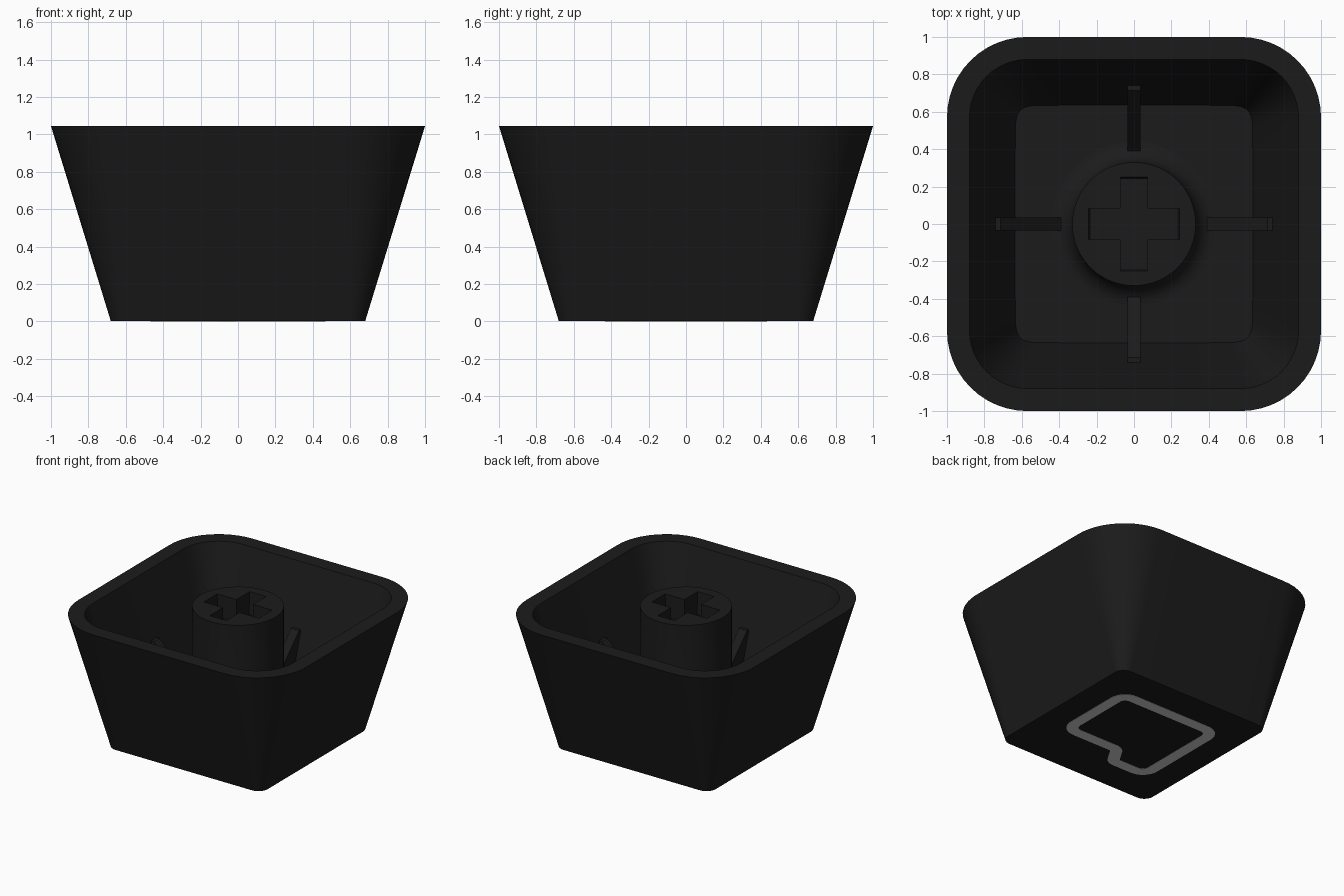
import bpy, bmesh, math
from mathutils import Vector

if "Cube" in bpy.data.objects:
    bpy.data.objects.remove(bpy.data.objects["Cube"])

RIM, FLOOR, BASE = 1.045, 0.24, 0.0015   # rim height, cavity floor, underside


def material(name, value):
    mat = bpy.data.materials.new(name)
    mat.diffuse_color = (value, value, value, 1)
    mat.use_nodes = True
    mat.node_tree.nodes["Principled BSDF"].inputs["Base Color"].default_value = mat.diffuse_color
    return mat


black = material("black plastic", 0.0112)
grey = material("light grey print", 0.62)


def make(name, bm, mat, smooth=True):
    bmesh.ops.recalc_face_normals(bm, faces=bm.faces)
    mesh = bpy.data.meshes.new(name)
    bm.to_mesh(mesh)
    bm.free()
    mesh.materials.append(mat)
    obj = bpy.data.objects.new(name, mesh)
    bpy.context.collection.objects.link(obj)
    if smooth:
        smooth_object(obj)
    return obj


def smooth_object(obj):
    bpy.ops.object.select_all(action='DESELECT')
    obj.select_set(True)
    bpy.context.view_layer.objects.active = obj
    bpy.ops.object.shade_smooth_by_angle(angle=math.radians(30))


def rounded_square(half, radius, z, power=2, seg=12):
    """Square with corners that are arcs (power 2) or squarer superellipses."""
    pts = []
    for k, (sx, sy) in enumerate([(1, 1), (-1, 1), (-1, -1), (1, -1)]):
        for i in range(seg + 1):
            a = math.pi / 2 * (i / seg if k % 2 == 0 else 1 - i / seg)
            u = max(math.cos(a), 0) ** (2 / power)
            v = max(math.sin(a), 0) ** (2 / power)
            pts.append((sx * (half - radius + radius * u), sy * (half - radius + radius * v), z))
    return pts


def bridge(bm, a, b):
    n = len(a)
    for i in range(n):
        j = (i + 1) % n
        bm.faces.new((a[i], a[j], b[j], b[i]))


def loft(sections):
    """Skin a stack of point rings and cap both ends."""
    bm = bmesh.new()
    rings = [[bm.verts.new(p) for p in section] for section in sections]
    for a, b in zip(rings, rings[1:]):
        bridge(bm, a, b)
    bm.faces.new(rings[0])
    bm.faces.new(rings[-1])
    return bm


def prism(points, offset):
    return loft([points, [Vector(p) + Vector(offset) for p in points]])


# Tapered hollow shell, open at the top
make("shell", loft([rounded_square(*r) for r in (
    (0.68, 0.08, BASE), (1.0, 0.43, RIM), (0.88, 0.31, RIM), (0.635, 0.25, FLOOR, 6))]), black)

# Round stem with a flared foot and a cross-shaped socket
FOOT = 0.11
profile = [(0.33 + FOOT, FLOOR - 0.02)]
profile += [(0.33 + FOOT * (1 - math.sin(a)), FLOOR + FOOT * (1 - math.cos(a)))
            for a in (math.pi / 2 * i / 8 for i in range(9))]
profile += [(0.33, RIM)]
stem = make("stem", loft([[(r * math.cos(t * math.tau / 64), r * math.sin(t * math.tau / 64), z)
                           for t in range(64)] for r, z in profile]), black, False)


def cross(z, inset):
    L, W, H, V = 0.242 - inset, 0.083, 0.25 - inset, 0.072   # arm lengths and half widths
    q = [(L, W), (V, W), (V, H)]
    pts = (q + [(-x, y) for x, y in reversed(q)]
           + [(-x, -y) for x, y in q] + [(x, -y) for x, y in reversed(q)])
    return [(x, y, z) for x, y in pts]


cutter = make("socket_cutter", loft([cross(RIM - 0.18, 0.01), cross(RIM, 0), cross(RIM + 0.1, 0)]),
              black, False)
cutter.hide_render = True
cut = stem.modifiers.new("socket", 'BOOLEAN')
cut.operation = 'DIFFERENCE'
cut.solver = 'EXACT'
cut.object = cutter
bpy.context.view_layer.objects.active = stem
bpy.ops.object.modifier_apply(modifier=cut.name)
bpy.data.objects.remove(cutter)
smooth_object(stem)

# Four sloping gussets between floor and walls
gusset = [(0.39, FLOOR - 0.01), (0.39, FLOOR + 0.015), (0.715, 0.585),
          (0.745, 0.585), (0.65, FLOOR - 0.01)]
for k, side in enumerate(("right", "back", "left", "front")):
    rib = make(side + "_gusset",
               prism([(r, -0.035, z) for r, z in gusset], (0, 0.07, 0)), black, False)
    rib.rotation_euler.z = k * math.pi / 2


# Folder-shaped outline printed on the underside
def round_path(corners, radii, seg=8):
    out = []
    n = len(corners)
    for i in range(n):
        p = Vector(corners[i])
        a = (Vector(corners[i - 1]) - p).normalized()
        b = (Vector(corners[(i + 1) % n]) - p).normalized()
        half = a.angle(b) / 2
        r = radii[i]
        center = p + (a + b).normalized() * (r / math.sin(half))
        start = p + a * (r / math.tan(half)) - center
        end = p + b * (r / math.tan(half)) - center
        sweep = start.angle_signed(end)
        for s in range(seg + 1):
            t = -sweep * s / seg
            out.append(center + Vector((start.x * math.cos(t) - start.y * math.sin(t),
                                        start.x * math.sin(t) + start.y * math.cos(t))))
    return out


path = round_path([(-0.425, -0.39), (-0.13, -0.39), (-0.04, -0.24), (0.425, -0.24),
                   (0.425, 0.39), (-0.425, 0.39)], [0.09, 0.06, 0.06, 0.09, 0.09, 0.09])
bm = bmesh.new()
loops = [[], [], [], []]
for i, p in enumerate(path):
    d = (path[(i + 1) % len(path)] - path[i - 1]).normalized()
    normal = Vector((d.y, -d.x))
    for loop, (w, z) in zip(loops, ((0.044, 0), (-0.044, 0), (-0.044, 0.003), (0.044, 0.003))):
        q = p + normal * w
        loop.append(bm.verts.new((q.x, q.y, z)))
for k in range(4):
    bridge(bm, loops[k], loops[(k + 1) % 4])
make("folder_outline", bm, grey, False)
